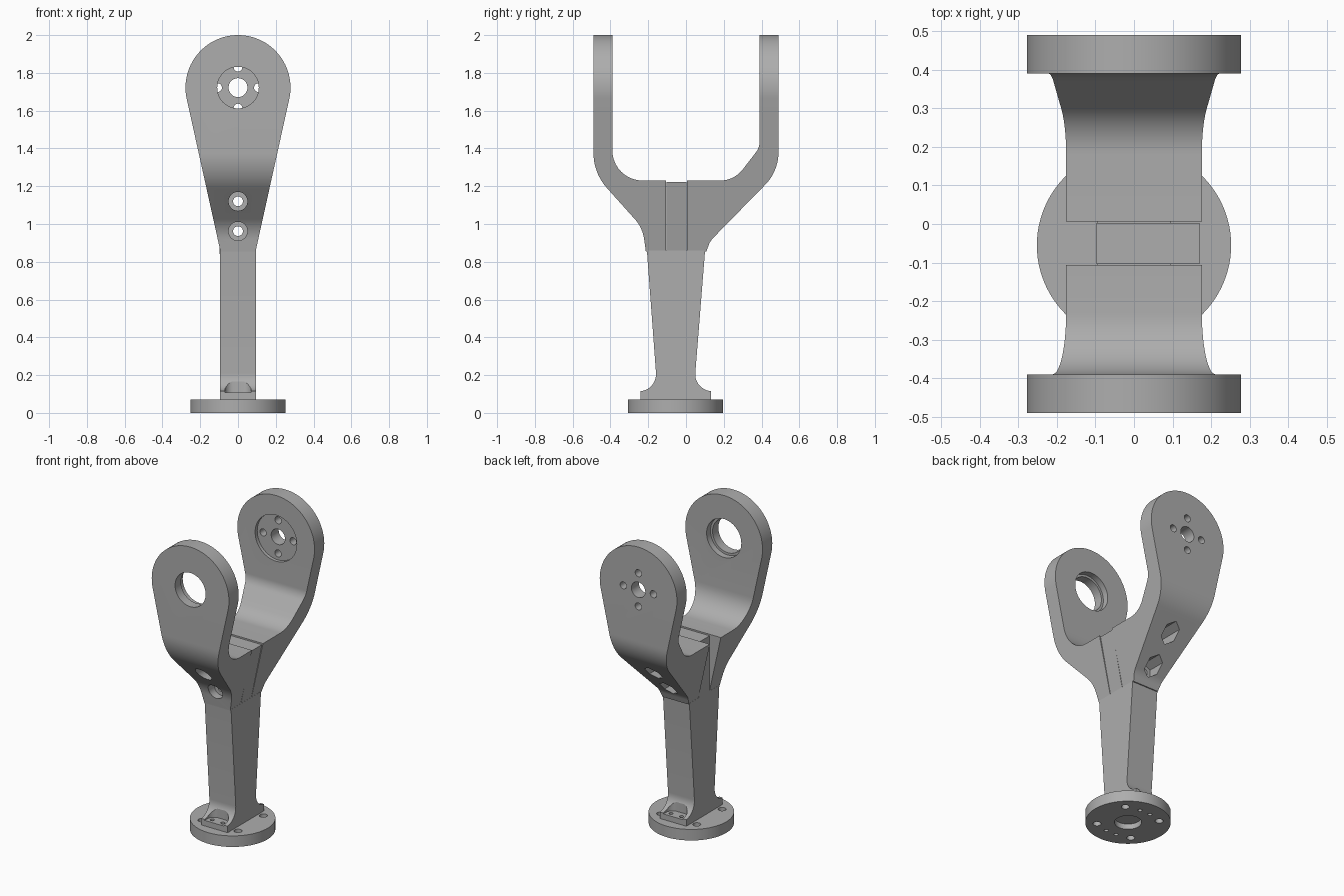
import bpy
import bmesh
import math
from mathutils import Vector

cube = bpy.data.objects.get("Cube")
if cube:
    bpy.data.objects.remove(cube, do_unlink=True)

metal = bpy.data.materials.new("machined_grey")
GREY = (0.42, 0.42, 0.42, 1.0)
metal.diffuse_color = GREY
metal.use_nodes = True
metal.node_tree.nodes["Principled BSDF"].inputs["Base Color"].default_value = GREY

BASE_Y = -0.055   # centre of the stem and base
EYE_Z = 1.722     # centre of the arm eyes


def rounded(corners, steps=10):
    """Outline from (u, v, radius) corners, with tangent fillets."""
    out = []
    n = len(corners)
    for i, (u, v, r) in enumerate(corners):
        p = Vector((u, v))
        if r == 0:
            out.append((u, v))
            continue
        a = (Vector(corners[i - 1][:2]) - p).normalized()
        b = (Vector(corners[(i + 1) % n][:2]) - p).normalized()
        half = a.angle(b) / 2
        centre = p + (a + b).normalized() * (r / math.sin(half))
        start = p + a * (r / math.tan(half)) - centre
        end = p + b * (r / math.tan(half)) - centre
        sweep = start.angle(end)
        for k in range(steps + 1):
            t = k / steps
            w = (start * math.sin((1 - t) * sweep) + end * math.sin(t * sweep)) / math.sin(sweep)
            out.append(tuple(centre + w))
    return out


def circle(u, v, r, n=48, turn=0.0):
    return [(u + r * math.cos(turn + math.tau * k / n),
             v + r * math.sin(turn + math.tau * k / n)) for k in range(n)]


def prism(name, outline, axis, lo, hi):
    """Extrude a flat outline along one axis from lo to hi."""
    place = {"X": lambda u, v, w: (w, u, v),
             "Y": lambda u, v, w: (u, w, v),
             "Z": lambda u, v, w: (u, v, w)}[axis]
    bm = bmesh.new()
    face = bm.faces.new([bm.verts.new(place(u, v, lo)) for u, v in outline])
    ext = bmesh.ops.extrude_face_region(bm, geom=[face])
    move = Vector(place(0, 0, hi - lo))
    bmesh.ops.translate(bm, vec=move,
                        verts=[g for g in ext["geom"] if isinstance(g, bmesh.types.BMVert)])
    bmesh.ops.recalc_face_normals(bm, faces=bm.faces)
    mesh = bpy.data.meshes.new(name)
    bm.to_mesh(mesh)
    bm.free()
    mesh.materials.append(metal)
    obj = bpy.data.objects.new(name, mesh)
    bpy.context.collection.objects.link(obj)
    return obj


def combine(obj, cutter, operation="DIFFERENCE"):
    """Apply a boolean and discard the cutter."""
    cutter.hide_render = True
    mod = obj.modifiers.new("bool", "BOOLEAN")
    mod.operation = operation
    mod.solver = "EXACT"
    mod.object = cutter
    bpy.context.view_layer.objects.active = obj
    bpy.ops.object.modifier_apply(modifier=mod.name)
    bpy.data.objects.remove(cutter, do_unlink=True)


def drill(obj, axis, u, v, r, lo, hi, n=40, turn=0.0):
    combine(obj, prism("cutter", circle(u, v, r, n, turn), axis, lo, hi))


# Teardrop outline shared by both arms
lean = math.radians(12.5)
teardrop = [(-0.093, 0.855), (0.093, 0.855)]
for k in range(61):
    ang = -lean + (math.pi + 2 * lean) * k / 60
    teardrop.append((0.278 * math.cos(ang), EYE_Z + 0.278 * math.sin(ang)))

# Side profiles of the two arms as (y, z, fillet radius)
front_profile = rounded([
    (-0.49, 2.05, 0), (-0.49, 1.27, 0.28), (-0.23, 0.98, 0.2), (-0.212, 0.85, 0),
    (-0.107, 0.85, 0), (-0.107, 1.23, 0), (-0.39, 1.23, 0.16), (-0.39, 2.05, 0)])
back_profile = rounded([
    (0.49, 2.05, 0), (0.49, 1.28, 0.25), (0.128, 0.91, 0.11), (0.106, 0.85, 0),
    (0.006, 0.85, 0), (0.006, 1.23, 0), (0.255, 1.23, 0.15), (0.39, 1.405, 0.1),
    (0.39, 2.05, 0)])

front_arm = prism("front_arm", front_profile, "X", -0.35, 0.35)
back_arm = prism("back_arm", back_profile, "X", -0.35, 0.35)
for arm in (front_arm, back_arm):
    combine(arm, prism("cutter", teardrop, "Y", -0.6, 0.6), "INTERSECT")

# Web between the arms, flush on one side and recessed on the other
web = prism("centre_web", [(-0.097, 0.84), (0.09, 0.84), (0.17, 1.222), (-0.097, 1.222)],
            "Y", -0.104, 0.003)

# Front eye: through bore with a wider inner step
drill(front_arm, "Y", 0, EYE_Z, 0.11, -0.6, -0.3, 64)
drill(front_arm, "Y", 0, EYE_Z, 0.125, -0.43, -0.3, 64)

# Back eye: inner recess, centre bore and four bolt holes
drill(back_arm, "Y", 0, EYE_Z, 0.15, 0.3, 0.412, 64)
drill(back_arm, "Y", 0, EYE_Z, 0.05, 0.3, 0.6)
for k in range(4):
    ang = k * math.pi / 2
    drill(back_arm, "Y", 0.108 * math.cos(ang), EYE_Z + 0.108 * math.sin(ang),
          0.023, 0.3, 0.6, 24)

# Clamp bolts: round counterbores in front, hexagon pockets behind
for z in (0.962, 1.12):
    for part in (front_arm, web, back_arm):
        drill(part, "Y", 0, z, 0.026, -0.6, 0.6, 24)
    drill(front_arm, "Y", 0, z, 0.05, -0.6, -0.17)
    drill(back_arm, "Y", 0, z, 0.055, 0.09, 0.6, 6, math.pi / 6)

# Tapered stem with a flared foot
stem = prism("stem", rounded([
    (-0.207, 0.86, 0), (-0.152, 0.12, 0.09), (-0.242, 0.115, 0), (-0.242, 0.06, 0),
    (0.132, 0.06, 0), (0.132, 0.115, 0), (0.042, 0.12, 0.09), (0.101, 0.86, 0)]),
    "X", -0.095, 0.095)

# Round base with a recess underneath and bolt holes on the diagonals
base = prism("base_disc", circle(0, BASE_Y, 0.252, 96), "Z", 0, 0.072)
drill(base, "Z", 0, BASE_Y, 0.08, -0.1, 0.035, 48)
for sx in (-1, 1):
    for sy in (-1, 1):
        drill(base, "Z", sx * 0.13, BASE_Y + sy * 0.13, 0.024, -0.1, 0.2, 24)

# Screw seats and small screw holes on both ends of the foot
for s in (-1, 1):
    inner, outer = BASE_Y + s * 0.112, BASE_Y + s * 0.3
    seat = rounded([(-0.07, outer, 0), (0.07, outer, 0),
                    (0.07, inner, 0.045), (-0.07, inner, 0.045)])
    combine(stem, prism("cutter", seat, "Z", 0.108, 0.3))
    for sx in (-1, 1):
        for part in (stem, base):
            drill(part, "Z", sx * 0.038, BASE_Y + s * 0.155, 0.013, -0.1, 0.2, 16)

# Smooth curved walls, crisp edges
bpy.ops.object.select_all(action="DESELECT")
for part in (front_arm, back_arm, web, stem, base):
    part.select_set(True)
bpy.context.view_layer.objects.active = stem
bpy.ops.object.shade_smooth_by_angle(angle=math.radians(25))
